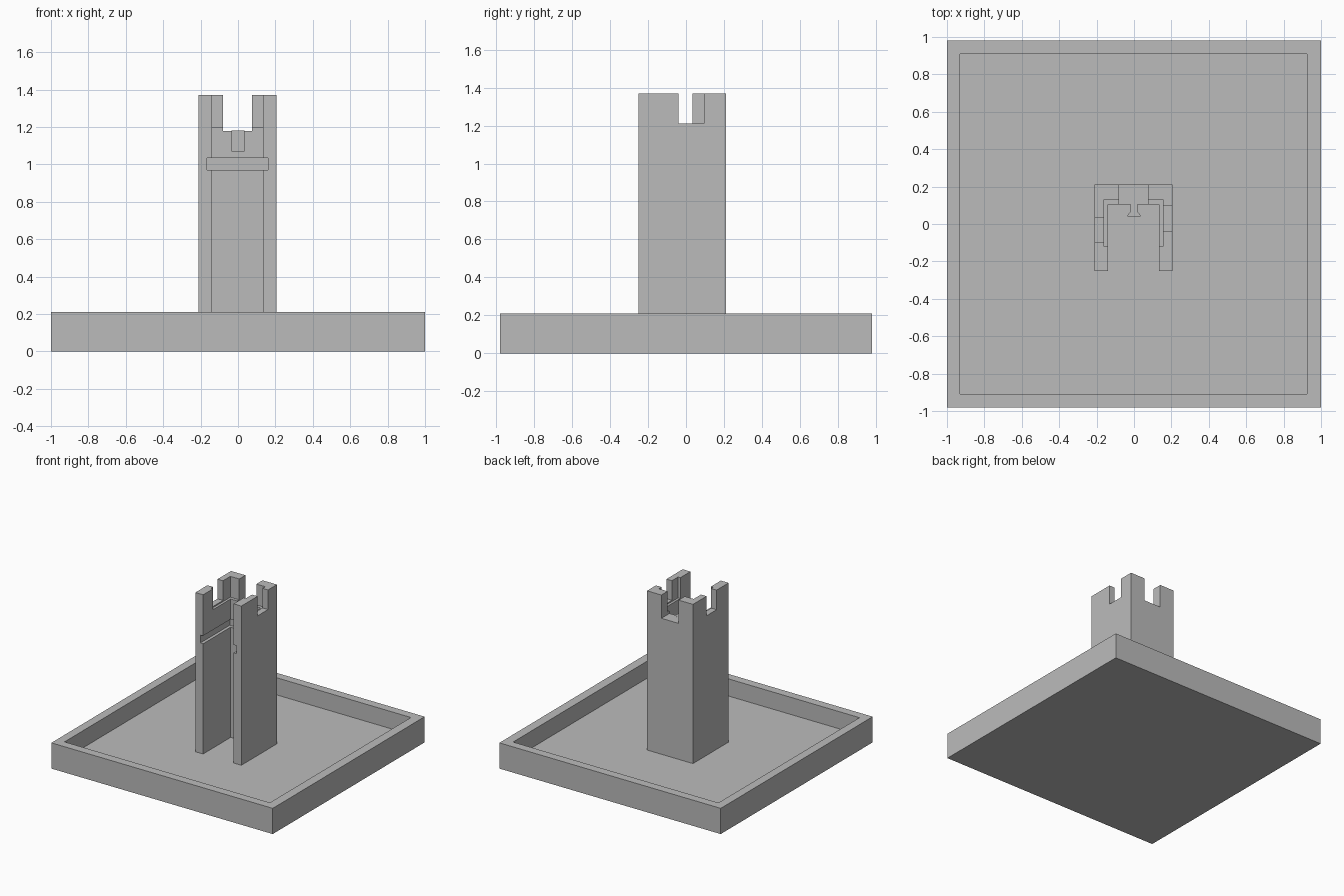
import bpy
import bmesh

default = bpy.data.objects.get("Cube")
if default:
    bpy.data.objects.remove(default, do_unlink=True)

# One flat grey for everything
grey = bpy.data.materials.new("light_grey")
grey.use_nodes = True
COLOUR = (0.5, 0.5, 0.5, 1)
grey.diffuse_color = COLOUR
grey.node_tree.nodes["Principled BSDF"].inputs["Base Color"].default_value = COLOUR


def prism(name, outline, z0, z1):
    """Extrude a flat outline from z0 up to z1."""
    bm = bmesh.new()
    face = bm.faces.new([bm.verts.new((x, y, z0)) for x, y in outline])
    top = bmesh.ops.extrude_face_region(bm, geom=[face])["geom"]
    verts = [v for v in top if isinstance(v, bmesh.types.BMVert)]
    bmesh.ops.translate(bm, vec=(0, 0, z1 - z0), verts=verts)
    bmesh.ops.recalc_face_normals(bm, faces=bm.faces)
    mesh = bpy.data.meshes.new(name)
    bm.to_mesh(mesh)
    bm.free()
    mesh.materials.append(grey)
    obj = bpy.data.objects.new(name, mesh)
    bpy.context.collection.objects.link(obj)
    return obj


def box(name, x, y, z):
    outline = [(x[0], y[0]), (x[1], y[0]), (x[1], y[1]), (x[0], y[1])]
    return prism(name, outline, *z)


def cut(target, x, y, z):
    """Remove a box from the target."""
    cutter = box("cutter", x, y, z)
    cutter.hide_render = True
    mod = target.modifiers.new("cut", 'BOOLEAN')
    mod.operation = 'DIFFERENCE'
    mod.solver = 'EXACT'
    mod.object = cutter
    bpy.context.view_layer.objects.active = target
    bpy.ops.object.modifier_apply(modifier=mod.name)
    bpy.data.objects.remove(cutter, do_unlink=True)


FLOOR, TOP = 0.07, 1.37
ABOVE = TOP + 0.2

# Shallow square tray with a raised rim
tray = box("tray", (-1, 1), (-0.98, 0.98), (0, 0.21))
cut(tray, (-0.93, 0.925), (-0.91, 0.91), (FLOOR, 0.4))

# Open-fronted tower
tower = box("tower", (-0.21, 0.205), (-0.25, 0.21), (FLOOR, TOP))
cut(tower, (-0.14, 0.135), (-0.4, 0.105), (0, ABOVE))
# Rebate that thins the battlements from inside
cut(tower, (-0.16, 0.155), (-0.12, 0.13), (1.2, ABOVE))
# Horizontal groove around the inner walls, open at the front
cut(tower, (-0.165, 0.16), (-0.4, 0.13), (0.97, 1.035))
# Gaps between the battlements: back, left, right
cut(tower, (-0.08, 0.075), (0, 0.4), (1.18, ABOVE))
cut(tower, (0, 0.4), (-0.04, 0.095), (1.21, ABOVE))
cut(tower, (-0.4, 0), (-0.095, 0.035), (1.21, ABOVE))

# Flared peg set into the back wall
half = [(0.035, 0.04), (0.033, 0.05), (0.019, 0.067), (0.019, 0.115), (0.01, 0.123)]
prism("peg", half + [(-x, y) for x, y in reversed(half)], 1.07, 1.181)
